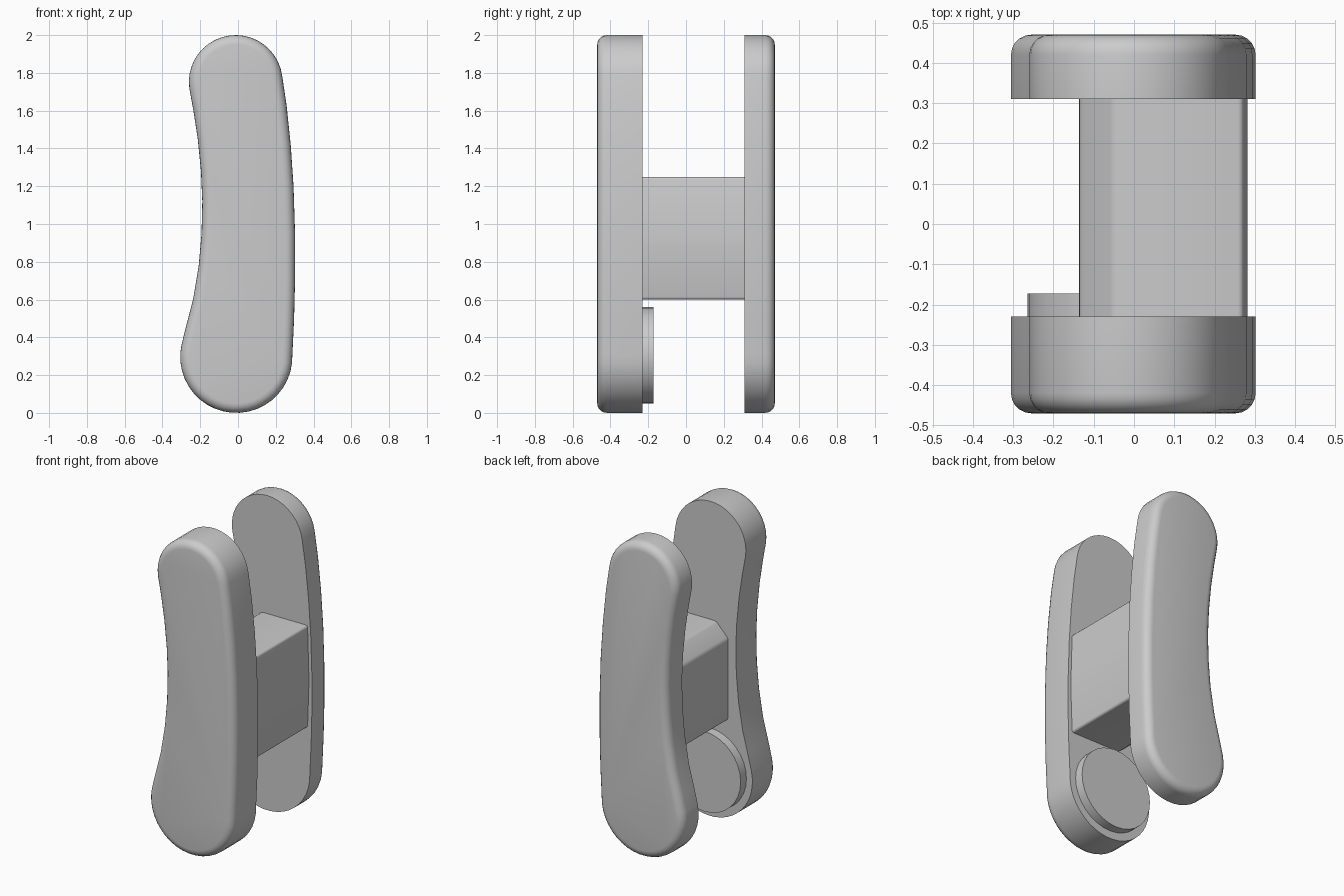
import bpy, bmesh
from math import sin, cos, radians

if "Cube" in bpy.data.objects:
    bpy.data.objects.remove(bpy.data.objects["Cube"])


def arc(cx, cz, r, a0, a1, n):
    return [(cx + r * cos(radians(a0 + (a1 - a0) * i / n)),
             cz + r * sin(radians(a0 + (a1 - a0) * i / n))) for i in range(n + 1)]


def slab(name, profile, y0, y1, round_y=None, radius=0.05, side_round=0):
    """Extrude an x-z profile from y0 to y1; optionally round the rim at round_y."""
    bm = bmesh.new()
    face = bm.faces.new([bm.verts.new((x, y0, z)) for x, z in profile])
    ext = bmesh.ops.extrude_face_region(bm, geom=[face])
    for v in ext["geom"]:
        if isinstance(v, bmesh.types.BMVert):
            v.co.y = y1
    # extrusion keeps the first cap, so the solid is closed
    bmesh.ops.recalc_face_normals(bm, faces=bm.faces[:])
    if round_y is not None:
        rim = [e for e in bm.edges if all(abs(v.co.y - round_y) < 1e-5 for v in e.verts)]
        bmesh.ops.bevel(bm, geom=rim, offset=radius, segments=5, profile=0.5, affect='EDGES')
    if side_round:
        sides = [e for e in bm.edges if abs(e.verts[0].co.y - e.verts[1].co.y) > 0.01]
        bmesh.ops.bevel(bm, geom=sides, offset=side_round, segments=3, profile=0.5, affect='EDGES')
    me = bpy.data.meshes.new(name)
    bm.to_mesh(me)
    bm.free()
    ob = bpy.data.objects.new(name, me)
    bpy.context.collection.objects.link(ob)
    bpy.context.view_layer.objects.active = ob
    ob.select_set(True)
    bpy.ops.object.shade_smooth_by_angle(angle=radians(30))
    ob.select_set(False)
    return ob


# Bean-shaped outline shared by both plates
outline = (
    arc(-0.012, 1.752, 0.248, 8, 188, 20)
    + [(-0.236, 1.60), (-0.213, 1.45), (-0.196, 1.28), (-0.189, 1.12),
       (-0.193, 0.95), (-0.208, 0.78), (-0.238, 0.60), (-0.272, 0.47)]
    + arc(-0.009, 0.297, 0.297, 168, 362, 22)
    + [(0.297, 0.50), (0.302, 0.70), (0.302, 0.95), (0.294, 1.20),
       (0.279, 1.42), (0.257, 1.63)]
)
slab("front_plate", outline, -0.47, -0.23, round_y=-0.47)
slab("back_plate", outline, 0.31, 0.47, round_y=0.47)

# Block joining the plates, chamfered on its left side
block = [(0.272, 0.60), (0.282, 0.90), (0.272, 1.25), (-0.05, 1.25),
         (-0.136, 1.16), (-0.136, 0.65), (-0.075, 0.60)]
slab("connecting_block", block, -0.25, 0.33, side_round=0.014)

# Round pad on the inner face of the front plate
slab("round_pad", arc(-0.009, 0.305, 0.255, 0, 348.75, 31), -0.25, -0.172)
